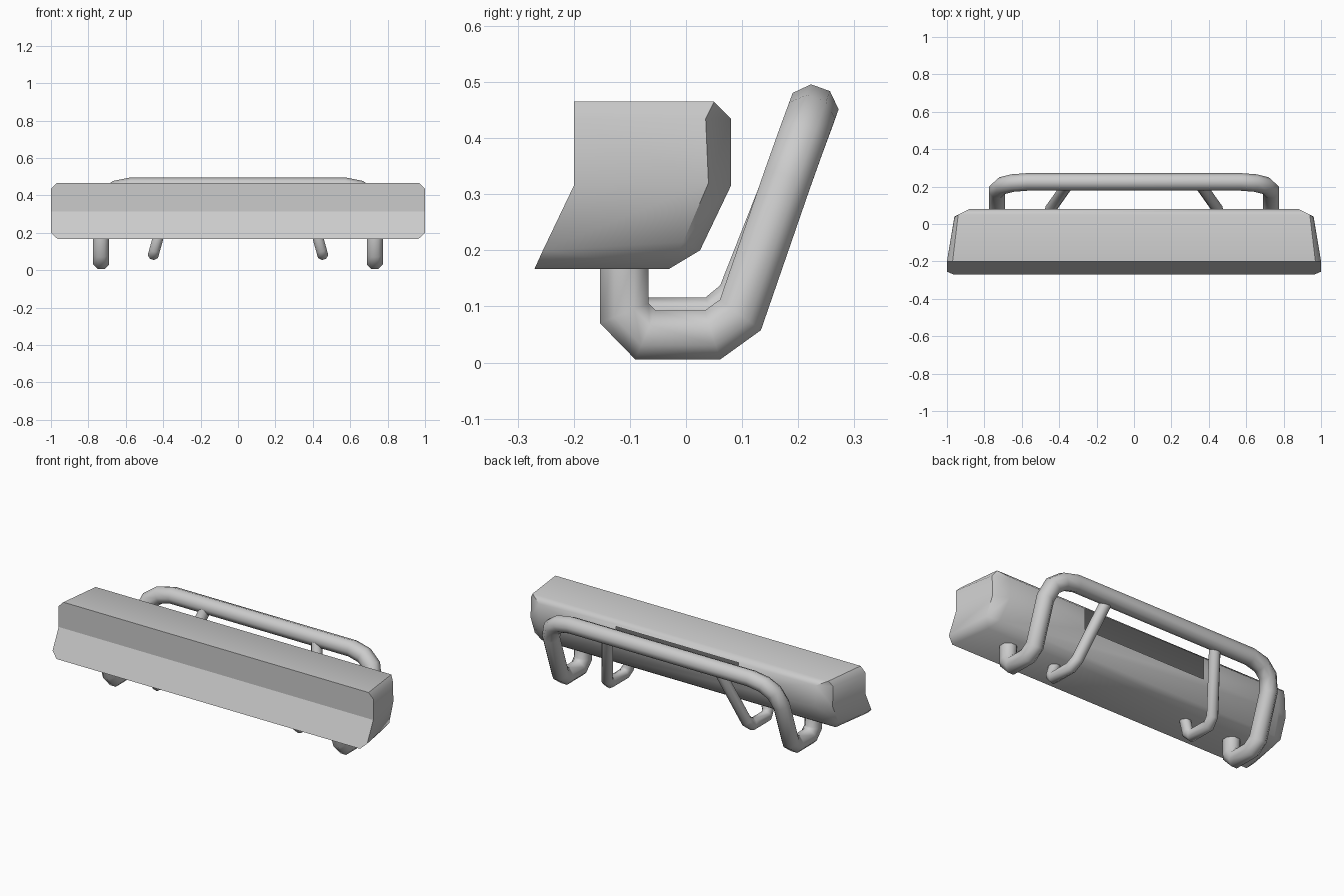
import bpy, bmesh, math
from mathutils import Vector

if "Cube" in bpy.data.objects:
    bpy.data.objects.remove(bpy.data.objects["Cube"])

mat = bpy.data.materials.new("light grey metal")
mat.diffuse_color = (0.6, 0.6, 0.6, 1)
mat.use_nodes = True
mat.node_tree.nodes["Principled BSDF"].inputs["Base Color"].default_value = mat.diffuse_color


def finish(bm, name, angle, flat=()):
    """Smooth shade, keep edges above the angle sharp, link the object."""
    bmesh.ops.recalc_face_normals(bm, faces=bm.faces)
    for f in bm.faces:
        f.smooth = f not in flat
    for e in bm.edges:
        if len(e.link_faces) == 2 and e.calc_face_angle() > math.radians(angle):
            e.smooth = False
    me = bpy.data.meshes.new(name)
    bm.to_mesh(me)
    bm.free()
    me.materials.append(mat)
    ob = bpy.data.objects.new(name, me)
    bpy.context.collection.objects.link(ob)
    return ob


def tube(name, path, radius, sides=8):
    """Mitred tube: each ring is the last one slid along to the joint plane."""
    pts = [Vector(p) for p in path]
    dirs = [(b - a).normalized() for a, b in zip(pts, pts[1:])]
    d = dirs[0]
    u = d.cross(Vector((0, 1, 0))).normalized()
    v = d.cross(u)
    ring = []
    for i in range(sides):
        a = 2 * math.pi * (i + 0.5) / sides
        ring.append(pts[0] + radius * (math.cos(a) * u + math.sin(a) * v))
    bm = bmesh.new()
    rows = [[bm.verts.new(p) for p in ring]]
    for i, d in enumerate(dirs):
        n = d + dirs[i + 1] if i + 1 < len(dirs) else d
        ring = [p + d * ((pts[i + 1] - p).dot(n) / d.dot(n)) for p in ring]
        rows.append([bm.verts.new(p) for p in ring])
    for a, b in zip(rows, rows[1:]):
        for i in range(sides):
            j = (i + 1) % sides
            bm.faces.new((a[i], a[j], b[j], b[i]))
    bm.faces.new(rows[0])
    bm.faces.new(rows[-1])
    return finish(bm, name, 75)


# Bumper body: cross-section ring A, end-cap ring B, mirrored in x
A = [(.97, -.2, .465), (.94, .05, .465), (.88, .08, .435), (.88, .08, .315),
     (.90, .025, .2), (.93, -.03, .167), (.965, -.27, .167), (1, -.2, .315)]
B = [(1, -.2, .435), (.96, .035, .435), (.96, .04, .32),
     (.965, -.005, .215), (1, -.255, .2)]
H = [(.39, .08, .435), (.39, .08, .315)]          # opening in the back face
bm = bmesh.new()
sidesets = []
for s in (1, -1):
    a, b, h = [[bm.verts.new((s * x, y, z)) for x, y, z in r] for r in (A, B, H)]
    sidesets.append((a, b, h))
    for f in ([a[0], a[1], b[1], b[0]], [a[1], a[2], b[1]],
              [a[2], a[3], b[2], b[1]], [a[3], a[4], b[3], b[2]],
              [a[4], a[5], b[3]], [a[5], a[6], b[4], b[3]],
              [b[0], b[1], b[2], a[7]], [b[2], b[3], b[4], a[7]],
              [a[2], h[0], h[1], a[3]]):
        bm.faces.new(f)
(a, b, h), (c, d, k) = sidesets
bm.faces.new((a[0], a[1], c[1], c[0]))
bm.faces.new((a[1], a[2], h[0], k[0], c[2], c[1]))
bm.faces.new((a[3], a[4], c[4], c[3], k[1], h[1]))
bm.faces.new((a[4], a[5], c[5], c[4]))
bm.faces.new((a[5], a[6], c[6], c[5]))
front = [bm.faces.new((a[0], b[0], a[7], c[7], d[0], c[0])),
         bm.faces.new((a[7], b[4], a[6], c[6], d[4], c[7]))]
finish(bm, "bumper_body", 50, front)

# Main guard bar: one bent tube, mounted under the body on both sides
half = [(.732, -.11, .19), (.732, -.11, .088), (.732, -.072, .049),
        (.732, .047, .049), (.732, .097, .085), (.732, .18, .325),
        (.705, .205, .395), (.65, .219, .433), (.57, .225, .449)]
tube("guard_bar", half + [(-x, y, z) for x, y, z in reversed(half)], .047)

# Thin leaning struts between the body underside and the guard bar
profile = [(-.11, .19), (-.11, .11), (-.085, .085), (.045, .085),
           (.085, .118), (.212, .44)]
for s, side in ((1, "right"), (-1, "left")):
    tube("strut_" + side,
         [(s * (.452 - .28 * (z - .085)), y, z) for y, z in profile], .031)
